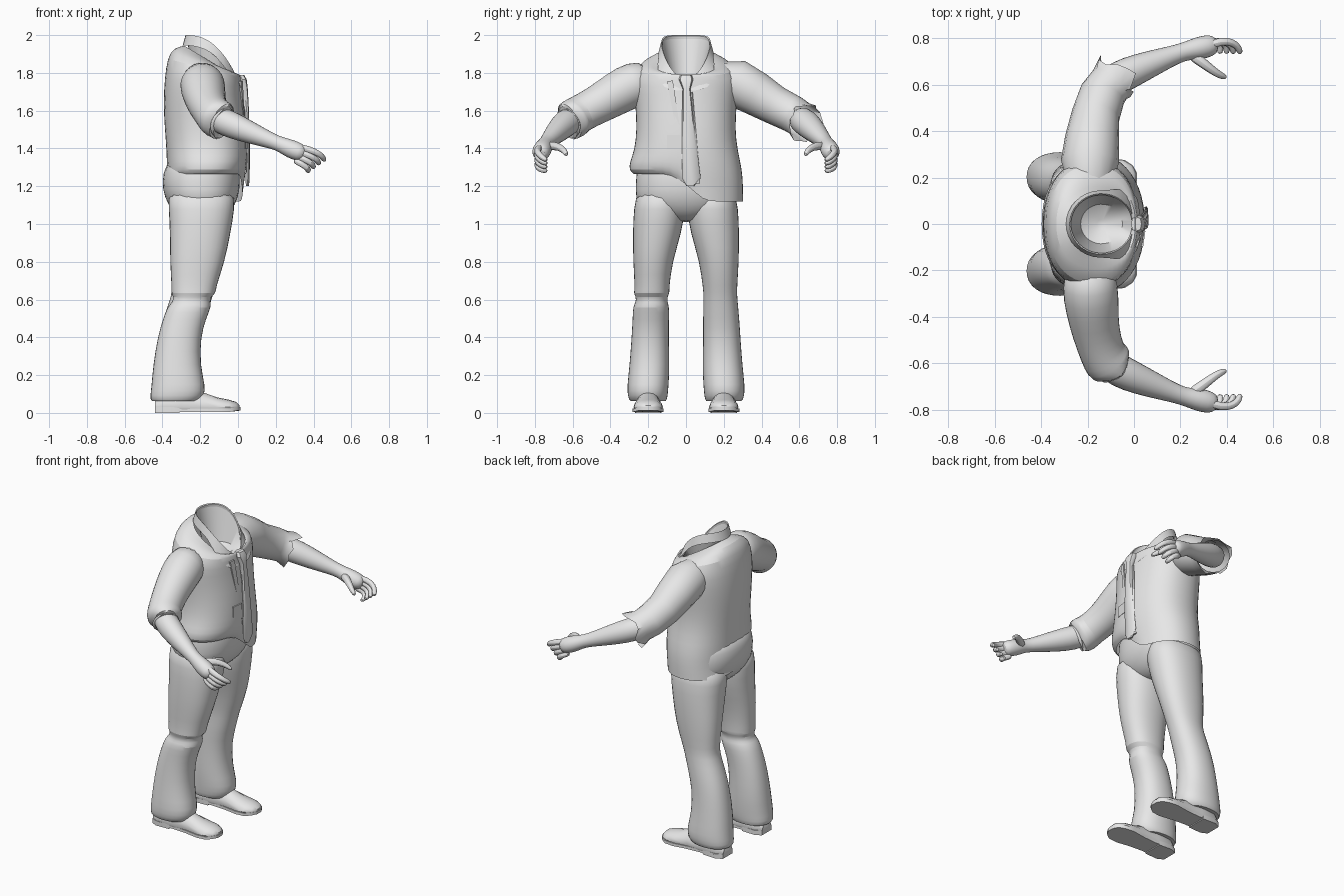
import bpy, bmesh, math, random
from mathutils import Vector

random.seed(4)
TAU = math.tau
grey = bpy.data.materials.new("plain_grey")
grey.diffuse_color = (0.8, 0.8, 0.8, 1)


def finish(name, bm, sub=0, angle=40):
    bmesh.ops.recalc_face_normals(bm, faces=bm.faces)
    me = bpy.data.meshes.new(name)
    bm.to_mesh(me)
    bm.free()
    me.materials.append(grey)
    ob = bpy.data.objects.new(name, me)
    bpy.context.collection.objects.link(ob)
    bpy.ops.object.select_all(action='DESELECT')
    ob.select_set(True)
    bpy.context.view_layer.objects.active = ob
    bpy.ops.object.shade_smooth_by_angle(angle=math.radians(angle))
    if sub:
        mod = ob.modifiers.new("subdivide", 'SUBSURF')
        mod.levels = mod.render_levels = sub
    return ob


def loft(name, rings, sub=0, caps=(True, True), closed=True, angle=40):
    """Skin a list of point rings."""
    bm = bmesh.new()
    vs = [[bm.verts.new(p) for p in r] for r in rings]
    n = len(vs[0])
    for a, b in zip(vs, vs[1:]):
        for i in range(n if closed else n - 1):
            j = (i + 1) % n
            bm.faces.new((a[i], a[j], b[j], b[i]))
    if caps[0]:
        bm.faces.new(vs[0])
    if caps[1]:
        bm.faces.new(vs[-1])
    return finish(name, bm, sub, angle)


def oval(z, cx, cy, rx, ry, tilt=0.0, n=24, power=2.25):
    """Horizontal rounded ring, tilted along x."""
    pts = []
    for i in range(n):
        c, s = math.cos(TAU * i / n), math.sin(TAU * i / n)
        dx = rx * math.copysign(abs(c) ** (2 / power), c)
        dy = ry * math.copysign(abs(s) ** (2 / power), s)
        pts.append(Vector((cx + dx, cy + dy, z + tilt * dx)))
    return pts


def tube(name, path, n=12, sub=1, jag=0.0, caps=(True, True)):
    """Round limb through (x, y, z, r) stations; jag tears the last ring."""
    P = [Vector(p[:3]) for p in path]
    rings = []
    for k, p in enumerate(path):
        t = (P[min(k + 1, len(P) - 1)] - P[max(k - 1, 0)]).normalized()
        u = t.cross(Vector((0, 0, 1))).normalized()
        v = u.cross(t)
        ring = [P[k] + p[3] * (u * math.cos(TAU * i / n) + v * math.sin(TAU * i / n))
                for i in range(n)]
        if jag and k == len(P) - 1:
            ring = [q + t * random.uniform(-jag, jag) + (q - P[k]) * random.uniform(0, .25)
                    for q in ring]
        rings.append(ring)
    return loft(name, rings, sub, caps)


# Shirt body: tucked on one side, hanging loose on the other
shirt = [oval(*r) for r in (
    (1.86, -.145, 0, .14, .135, -.6), (1.865, -.165, 0, .175, .19, -.4),
    (1.835, -.18, 0, .195, .265, -.25), (1.75, -.185, 0, .205, .285, -.1),
    (1.64, -.185, 0, .212, .27), (1.50, -.172, 0, .217, .262),
    (1.39, -.165, 0, .215, .275), (1.33, -.165, 0, .213, .30),
    (1.285, -.168, 0, .205, .305), (1.265, -.175, 0, .19, .28))]
for k, drop, grow in ((7, .04, 1), (8, .09, 1.0), (9, .145, 1.09)):
    for p in shirt[k]:
        front = p.x > -.1
        w = (p.y + .01) / .03 if front else (p.y + .2) / .22
        w = max(0, min(1, w))
        p.z -= drop * w
        p.y *= 1 + (grow - 1) * w
        p.x = -.172 + (p.x + .172) * (1 + (grow - 1) * w)
loft("shirt_body", shirt, 1, (False, False))


# Collar: inside of the neck, standing edge, folded outer leaf with points
def collar_ring(radius, drop, point, depth=None):
    out = []
    for i in range(33):
        a = math.radians(6) + (TAU - math.radians(12)) * i / 32
        c, s = math.cos(a), math.sin(a)
        z = 2.0 - .23 * ((1 + c) / 2) ** 2.5 - drop
        g = max(0, 1 - abs(math.degrees(math.acos(c)) - 42) / 42)
        r = radius + .045 * g * point
        out.append(Vector((-.14 + r * c, r * .95 * s, (z - .05 * g * point) if depth is None else depth)))
    return out


loft("collar", [collar_ring(.135, .05, 0), collar_ring(.132, .005, 0),
                collar_ring(.138, 0, 0), collar_ring(.153, .055, 1)],
     0, (False, False), False)
loft("neck_lining", [collar_ring(.132, .02, 0), collar_ring(.09, 0, 0, 1.77),
                     collar_ring(.02, 0, 0, 1.73)], 0, (False, True))

# Tie with knot
loft("tie", [oval(*r, n=8, power=3) for r in (
    (1.79, .01, 0, .022, .03), (1.765, .022, 0, .024, .038),
    (1.715, .034, .003, .018, .02), (1.60, .046, .008, .012, .028),
    (1.45, .053, .015, .010, .036), (1.245, .052, .028, .010, .05),
    (1.20, .05, .022, .008, .02))])
loft("tie_tail", [oval(*r, n=8, power=3) for r in (
    (1.70, .03, .02, .006, .015), (1.35, .05, .04, .006, .025),
    (1.215, .045, .045, .006, .03))])


# Thin flat pieces lying on the shirt front
def plate(name, corners):
    rings = [[Vector((x + d, y, z)) for x, y, z in corners] for d in (-.006, .003)]
    loft(name, rings)


plate("pocket_flap", ((.036, -.1, 1.40), (.046, -.03, 1.40), (.046, -.03, 1.47), (.036, -.1, 1.47)))
plate("front_edge", ((.012, -.10, 1.755), (.047, -.02, 1.33), (.047, .0, 1.30), (.022, -.07, 1.76)))

# Trousers: hips
loft("trouser_hips", [oval(*r) for r in (
    (1.36, -.18, 0, .185, .25), (1.27, -.195, 0, .205, .265),
    (1.18, -.195, 0, .208, .27), (1.10, -.192, 0, .18, .265),
    (1.04, -.19, 0, .13, .15), (1.01, -.19, 0, .07, .06))], 1)

LEG = ((1.2, -.195, .135, .185, .125), (1.08, -.192, .14, .178, .14),
       (.95, -.2, .153, .163, .131), (.8, -.215, .176, .148, .106),
       (.66, -.235, .18, .118, .092))
KNEE = ((.62, -.243, .182, .11, .09),)
TORN_KNEE = ((.635, -.235, .182, .122, .098), (.615, -.243, .182, .10, .085),
             (.585, -.248, .182, .102, .085), (.565, -.256, .185, .118, .098))
SHIN = ((.5, -.283, .186, .116, .098), (.4, -.312, .19, .116, .1),
        (.25, -.325, .193, .127, .108), (.14, -.315, .202, .146, .112),
        (.09, -.322, .203, .146, .108), (.055, -.335, .2, .13, .098),
        (.075, -.325, .2, .10, .08))

for s, side in ((1, "left"), (-1, "right")):
    # Trouser leg
    table = LEG + (KNEE if s > 0 else TORN_KNEE) + SHIN
    loft(side + "_trouser_leg", [oval(z, x, s * y, rx, ry, n=16) for z, x, y, rx, ry in table], 1)

    # Shoe: upper, sole, heel
    rings = []
    for x, w, top in ((-.44, .045, .07), (-.40, .066, .12), (-.30, .068, .14), (-.19, .066, .11),
                      (-.11, .078, .082), (-.05, .076, .07), (-.01, .055, .058), (.008, .025, .04)):
        rings.append([Vector((x, s * .2 + w * math.cos(TAU * i / 16),
                              max(.018, .03 + (top - .03) * math.sin(TAU * i / 16))))
                      for i in range(16)])
    loft(side + "_shoe", rings)
    outline = ((-.44, .05), (-.39, .07), (-.28, .062), (-.19, .068), (-.10, .082),
               (-.04, .076), (-.005, .053), (.012, .022))
    edge = [(x, w) for x, w in outline] + [(x, -w) for x, w in reversed(outline)]
    loft(side + "_sole", [[Vector((x, s * .2 + w, z + (.012 if x > -.04 else .006)))
                           for x, w in edge] for z in (0, .018)])
    heel = [(-.44, .05), (-.40, .07), (-.31, .066), (-.31, -.066), (-.40, -.07), (-.44, -.05)]
    loft(side + "_heel", [[Vector((x, s * .2 + w, z)) for x, w in heel] for z in (0, .03)])

    # Sleeve: rolled cuff on one arm, torn edge on the other
    sleeve = [(-.19, .18, 1.76, .10), (-.19, .27, 1.745, .125), (-.18, .37, 1.69, .117),
              (-.165, .47, 1.63, .104), (-.135, .56, 1.585, .10)]
    if s < 0:
        sleeve += [(-.12, .585, 1.567, .108), (-.085, .62, 1.54, .107),
                   (-.075, .63, 1.532, .098), (-.09, .615, 1.543, .075)]
    else:
        sleeve += [(-.105, .60, 1.56, .095), (-.075, .63, 1.54, .098)]
    tube(side + "_sleeve", [(x, s * y, z, r) for x, y, z, r in sleeve], 16,
         1 if s < 0 else 0, .035 if s > 0 else 0, (True, False))

    # Forearm and palm
    tube(side + "_forearm", [(x, s * y, z, r) for x, y, z, r in (
        (-.14, .585, 1.57, .07), (-.06, .635, 1.535, .076), (.02, .67, 1.502, .068),
        (.11, .705, 1.466, .054), (.19, .735, 1.435, .041), (.23, .747, 1.42, .042),
        (.28, .758, 1.397, .052), (.33, .77, 1.378, .05), (.355, .776, 1.367, .034))], 12)
    # Curled fingers and thumb
    for f in range(4):
        tube(side + "_finger_%d" % (f + 1), [(x, s * y, z, r) for x, y, z, r in (
            (.31 - .005 * f, .765, 1.41 - .024 * f, .02),
            (.375 - .012 * f, .79, 1.395 - .025 * f, .02),
            (.425 - .02 * f, .785, 1.375 - .026 * f, .018),
            (.452 - .026 * f, .76, 1.35 - .022 * f, .017),
            (.46 - .03 * f, .732, 1.335 - .018 * f, .012))], 8)
    tube(side + "_thumb", [(x, s * y, z, r) for x, y, z, r in (
        (.24, .735, 1.41, .026), (.29, .70, 1.415, .025), (.335, .665, 1.405, .02),
        (.37, .642, 1.385, .017), (.40, .63, 1.362, .011))], 8)
